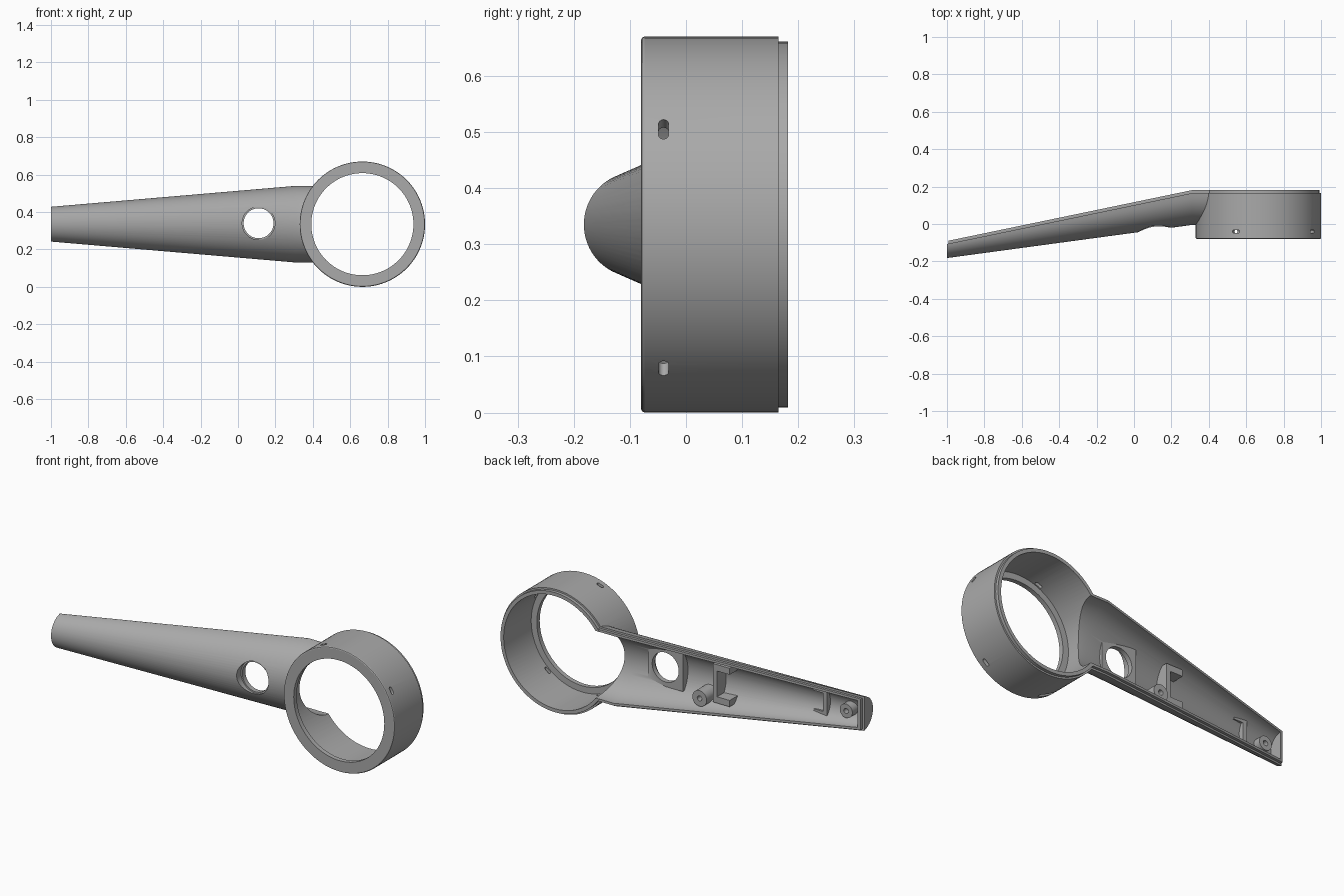
import bpy, bmesh, math
from mathutils import Matrix, Vector

if "Cube" in bpy.data.objects:
    bpy.data.objects.remove(bpy.data.objects["Cube"], do_unlink=True)

grey = bpy.data.materials.new("matte grey")
grey.use_nodes = True
grey.diffuse_color = (0.4, 0.4, 0.4, 1)
grey.node_tree.nodes["Principled BSDF"].inputs["Base Color"].default_value = (0.4, 0.4, 0.4, 1)

MID_Z = 0.335
RING_X = 0.665


def finish(name, bm):
    bmesh.ops.recalc_face_normals(bm, faces=bm.faces)
    mesh = bpy.data.meshes.new(name)
    bm.to_mesh(mesh)
    bm.free()
    ob = bpy.data.objects.new(name, mesh)
    bpy.context.collection.objects.link(ob)
    mesh.materials.append(grey)
    return ob


def disc(name, x, z, r, y0, y1, segs=96):
    """Cylinder lying along y."""
    bm = bmesh.new()
    place = Matrix.Translation((x, (y0 + y1) / 2, z)) @ Matrix.Rotation(math.pi / 2, 4, 'X')
    bmesh.ops.create_cone(bm, cap_ends=True, segments=segs, radius1=r, radius2=r,
                          depth=y1 - y0, matrix=place)
    return finish(name, bm)


def box(name, x0, x1, y0, y1, z0, z1):
    bm = bmesh.new()
    bmesh.ops.create_cube(bm, size=1)
    bmesh.ops.scale(bm, vec=(x1 - x0, y1 - y0, z1 - z0), verts=bm.verts)
    bmesh.ops.translate(bm, vec=((x0 + x1) / 2, (y0 + y1) / 2, (z0 + z1) / 2), verts=bm.verts)
    return finish(name, bm)


def blend(x):
    return min(1, (x + 1) / 1.31)


def rim(x):
    return -0.091 + 0.272 * blend(x)


def loft(name, inset, x_start, x_end, back):
    """Tapered half-round arm; back shifts its flat rear side along y."""
    bm = bmesh.new()
    rings = []
    for x in (x_start, 0.31, x_end):
        w = 0.093 + 0.112 * blend(x) - inset
        d = 0.091 + 0.095 * blend(x) - inset
        y = rim(x)
        pts = [(w, y + back)]
        for i in range(41):
            t = math.pi * i / 40
            dy = -d * math.sin(t)
            pts.append((w * math.cos(t), y + min(dy, back - 0.002)))
        pts.append((-w, y + back))
        rings.append([bm.verts.new((x, py, MID_Z + pz)) for pz, py in pts])
    n = len(rings[0])
    for a, b in zip(rings, rings[1:]):
        for i in range(n):
            j = (i + 1) % n
            bm.faces.new((a[i], a[j], b[j], b[i]))
    for end in (rings[0], rings[-1]):
        bm.faces.new(end)
    return finish(name, bm)


def combine(target, other, op):
    mod = target.modifiers.new(op, 'BOOLEAN')
    mod.operation = op
    mod.solver = 'EXACT'
    mod.object = other
    bpy.context.view_layer.objects.active = target
    bpy.ops.object.modifier_apply(modifier=mod.name)
    bpy.data.objects.remove(other, do_unlink=True)


def slot(angle, length, width):
    """Rounded radial slot through the ring wall."""
    bm = bmesh.new()
    half = (length - width) / 2
    outline = []
    for i in range(16):
        t = 2 * math.pi * (i + 0.5) / 16
        side = half if math.cos(t) > 0 else -half
        outline.append((side + width / 2 * math.cos(t), width / 2 * math.sin(t)))
    a = math.radians(angle)
    out, along = Vector((math.cos(a), 0, math.sin(a))), Vector((-math.sin(a), 0, math.cos(a)))
    centre = Vector((RING_X, -0.04, MID_Z))
    loops = [[bm.verts.new(centre + out * r + along * u + Vector((0, v, 0))) for u, v in outline]
             for r in (0.28, 0.37)]
    for i in range(16):
        j = (i + 1) % 16
        bm.faces.new((loops[0][i], loops[0][j], loops[1][j], loops[1][i]))
    for loop in loops:
        bm.faces.new(loop)
    return finish("slot_cutter", bm)


# Ring body with softened front edge and a stepped rear lip
bm = bmesh.new()
profile = [(0, -0.08), (0.329, -0.08), (0.333, -0.078), (0.335, -0.074),
           (0.335, 0.165), (0.326, 0.165), (0.326, 0.182), (0, 0.182)]
verts = [bm.verts.new((RING_X + r, y, MID_Z)) for r, y in profile]
edges = [bm.edges.new(pair) for pair in zip(verts, verts[1:])]
bmesh.ops.spin(bm, geom=verts + edges, cent=(RING_X, 0, MID_Z), axis=(0, 1, 0),
               angle=2 * math.pi, steps=96)
bmesh.ops.remove_doubles(bm, verts=bm.verts, dist=0.0001)
shell = finish("ring_and_arm_shell", bm)

# Arm shell and its stepped rear lip
combine(shell, loft("arm", 0, -1, 0.45, -0.016), 'UNION')
combine(shell, loft("arm_lip", 0.009, -0.991, 0.45, 0), 'UNION')

# Hollow interior
combine(shell, disc("bore", RING_X, MID_Z, 0.307, -0.055, 0.3), 'DIFFERENCE')
combine(shell, disc("front_opening", RING_X, MID_Z, 0.273, -0.2, 0), 'DIFFERENCE')
combine(shell, loft("arm_cavity", 0.022, -0.975, 0.52, 0.1), 'DIFFERENCE')

# Slots around the ring
for angle, length, width in ((30.5, 0.04, 0.018), (111, 0.04, 0.018),
                             (310, 0.04, 0.018), (241, 0.11, 0.03)):
    combine(shell, slot(angle, length, width), 'DIFFERENCE')


# Interior fittings, trimmed so that they sink into the arm wall
def fit(part):
    combine(part, loft("trim", 0.011, -0.99, 0.45, 0.05), 'INTERSECT')
    combine(shell, part, 'UNION')


fit(box("button_boss", 0.005, 0.215, -0.3, 0.02, 0.235, 0.445))

# Two facing C brackets
for x, toward, half, arm in ((-0.18, -1, 0.105, 0.1), (-0.78, 1, 0.085, 0.08)):
    back = rim(x) - 0.055
    x_in, x_arm = x + 0.025 * toward, x + arm * toward
    bracket = box("bracket", min(x, x_in), max(x, x_in), -0.3, back, MID_Z - half, MID_Z + half)
    for side in (-1, 1):
        za, zb = sorted((MID_Z + side * half, MID_Z + side * (half - 0.035)))
        combine(bracket, box("bracket_arm", min(x, x_arm), max(x, x_arm), -0.3, back, za, zb), 'UNION')
    fit(bracket)

# Screw posts with pilot holes
for x, z, back, r in ((-0.12, 0.245, 0.055, 0.043), (-0.895, 0.325, -0.1, 0.038)):
    fit(disc("screw_post", x, z, r, -0.3, back, 32))
    combine(shell, disc("pilot_hole", x, z, 0.014, back - 0.03, back + 0.05, 20), 'DIFFERENCE')

# Button hole with a shallow front counterbore
combine(shell, disc("button_hole", 0.11, 0.34, 0.08, -0.3, 0.1, 64), 'DIFFERENCE')
combine(shell, disc("button_counterbore", 0.11, 0.34, 0.088, -0.3, -0.006, 64), 'DIFFERENCE')

bpy.ops.object.select_all(action='DESELECT')
shell.select_set(True)
bpy.context.view_layer.objects.active = shell
bpy.ops.object.shade_smooth_by_angle(angle=math.radians(25))
